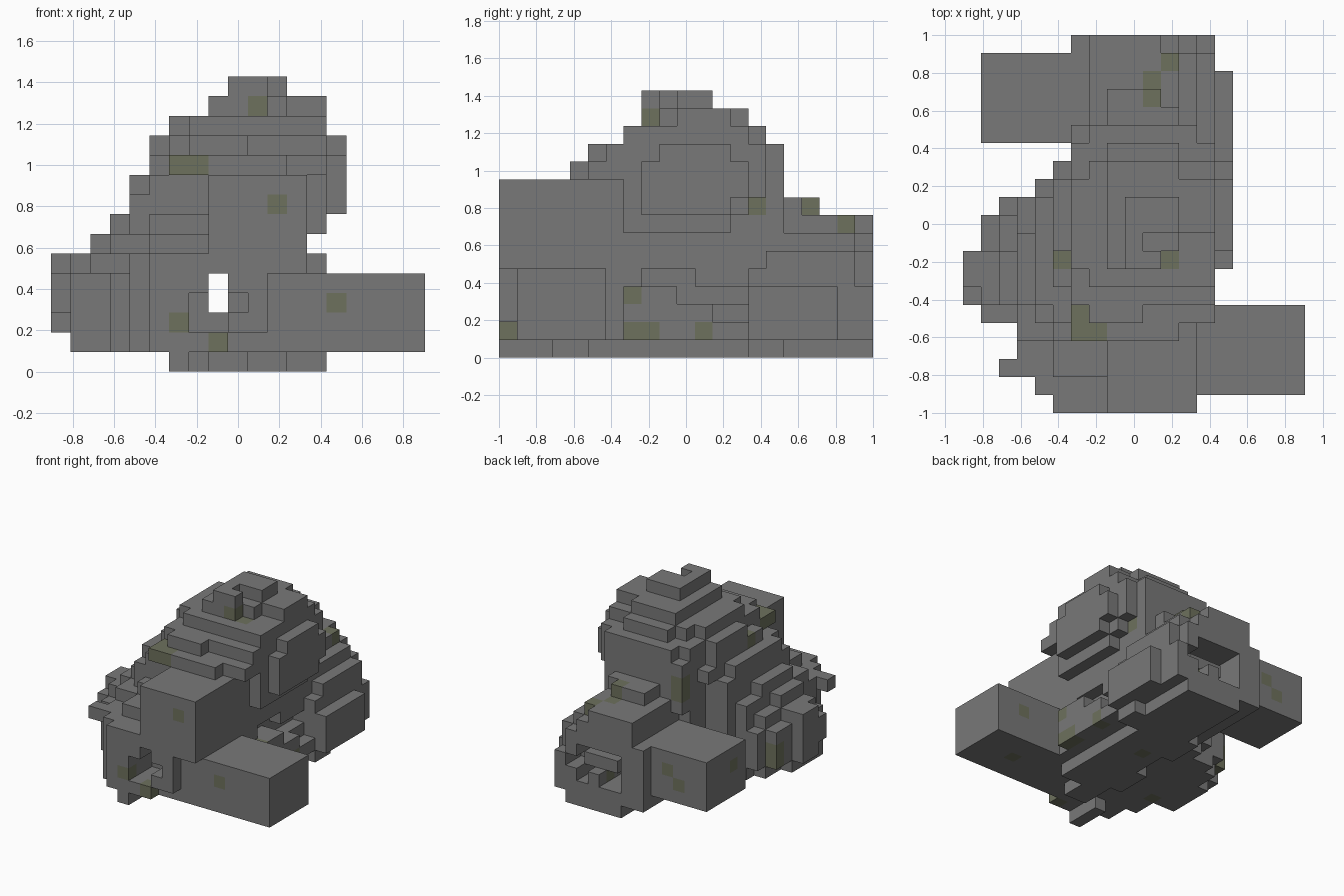
import bpy
import bmesh
from itertools import product as grid_cells  # cell iteration
from mathutils import Vector

cube = bpy.data.objects.get("Cube")
if cube:
    bpy.data.objects.remove(cube, do_unlink=True)

CELL = 2 / 21
ORIGIN = Vector((9.5, 10.5, 0))


def flat_material(name, color):
    mat = bpy.data.materials.new(name)
    mat.use_nodes = True
    mat.diffuse_color = color
    shader = next(n for n in mat.node_tree.nodes if n.type == "BSDF_PRINCIPLED")
    shader.inputs["Base Color"].default_value = color
    shader.inputs["Roughness"].default_value = 0.9
    return mat


stone = flat_material("grey_stone", (0.19, 0.19, 0.19, 1))
moss = flat_material("mossy_stone", (0.155, 0.165, 0.11, 1))


def fill(boxes):
    """Cells covered by boxes given as (x0, x1, y0, y1, z0, z1)."""
    cells = set()
    for x0, x1, y0, y1, z0, z1 in boxes:
        cells.update(grid_cells(range(x0, x1), range(y0, y1), range(z0, z1)))
    return cells


parts = {}

# Base slab with ragged edges and a small foot at the front
parts["base_slab"] = fill([
    (6, 7, 0, 3, 0, 1),
    (8, 10, 3, 5, 0, 1),
    (8, 12, 5, 14, 0, 1),
    (7, 8, 6, 9, 0, 1),
    (7, 8, 12, 15, 0, 1),
    (8, 13, 14, 21, 0, 1),
    (13, 14, 14, 16, 0, 1),
])

# Two square arms, one at the front left and one at the back right
parts["front_arm"] = fill([(11, 19, 1, 6, 1, 5)])
parts["back_arm"] = fill([(1, 8, 15, 20, 2, 6)])

# Front block with its lower shoulder
parts["front_block"] = fill([
    (8, 13, 0, 6, 5, 10),
    (5, 11, 0, 6, 2, 6),
    (5, 9, 0, 1, 1, 2),
    (4, 13, 1, 6, 1, 6),
    (3, 5, 3, 6, 1, 6),
    (2, 4, 2, 3, 5, 6),
    (5, 8, 2, 6, 6, 7),
    (3, 8, 4, 6, 6, 7),
    (5, 8, 4, 6, 7, 8),
])

# Central body under the dome, with a stepped ledge on its left side
parts["body"] = fill([
    (5, 13, 6, 13, 1, 7),
    (6, 13, 13, 15, 1, 7),
    (13, 14, 7, 10, 1, 4),
    (13, 14, 10, 12, 1, 3),
    (13, 14, 12, 14, 1, 2),
])

# Right flank, stepping down and outward
parts["right_flank"] = fill([
    (0, 1, 6, 9, 3, 5),
    (0, 1, 7, 9, 2, 3),
    (0, 1, 7, 9, 5, 6),
    (1, 2, 5, 9, 1, 5),
    (1, 2, 6, 9, 5, 6),
    (1, 2, 9, 11, 2, 5),
    (2, 3, 5, 11, 1, 5),
    (2, 3, 6, 11, 5, 6),
    (2, 3, 6, 9, 6, 7),
    (2, 3, 11, 12, 2, 5),
    (3, 5, 5, 12, 1, 7),
    (4, 5, 12, 13, 2, 7),
    (3, 4, 6, 10, 7, 8),
])

# Back block with side plates and stepped roof
parts["back_block"] = fill([
    (6, 13, 15, 21, 1, 6),
    (5, 6, 16, 19, 5, 6),
    (7, 13, 15, 20, 6, 7),
    (7, 12, 20, 21, 6, 7),
    (7, 12, 15, 20, 7, 8),
    (7, 11, 20, 21, 7, 8),
    (8, 11, 15, 18, 8, 9),
    (11, 12, 15, 17, 8, 9),
    (13, 14, 15, 20, 1, 6),
    (13, 14, 14, 15, 1, 5),
    (13, 14, 20, 21, 1, 4),
    (14, 15, 14, 19, 1, 4),
])

# Terraced dome
parts["dome"] = fill([
    (4, 13, 5, 13, 7, 9),
    (6, 13, 13, 15, 7, 9),
    (4, 5, 6, 12, 9, 10),
    (5, 13, 5, 14, 9, 10),
    (6, 13, 14, 16, 7, 11),
    (6, 12, 4, 5, 10, 11),
    (6, 14, 5, 15, 10, 11),
    (5, 6, 7, 13, 10, 11),
    (5, 6, 9, 13, 11, 12),
    (7, 13, 15, 16, 11, 12),
    (7, 10, 5, 6, 11, 12),
    (6, 14, 6, 15, 11, 12),
    (7, 14, 7, 14, 12, 13),
    (6, 7, 8, 13, 12, 13),
    (8, 12, 14, 15, 12, 13),
])

# Small crown on top of the dome
parts["crown"] = fill([
    (8, 11, 8, 9, 13, 14),
    (8, 12, 9, 14, 13, 14),
    (12, 14, 10, 13, 13, 14),
    (9, 11, 8, 9, 14, 15),
    (9, 10, 9, 10, 14, 15),
    (9, 12, 10, 12, 14, 15),
])

# Overhanging plates on the left of the dome
parts["dome_side_plate"] = fill([
    (13, 14, 7, 13, 7, 12),
    (13, 14, 13, 14, 8, 12),
    (13, 14, 14, 15, 9, 11),
    (14, 15, 8, 13, 8, 11),
    (14, 15, 9, 13, 11, 12),
    (14, 15, 13, 14, 9, 11),
])

# Openings: tunnel, front recess, back recess, hollows above the left ledge
openings = fill([
    (8, 9, 0, 21, 3, 5),
    (7, 9, 0, 3, 2, 4),
    (9, 10, 0, 2, 3, 4),
    (9, 11, 0, 1, 1, 2),
    (9, 12, 18, 21, 2, 5),
    (12, 13, 19, 21, 3, 4),
    (8, 9, 19, 21, 2, 3),
    (12, 13, 8, 11, 4, 5),
    (12, 13, 10, 14, 3, 4),
])
# Bars crossing the back recess
openings -= fill([(10, 11, 18, 21, 2, 3), (9, 12, 19, 20, 3, 4)])

# Mossy cells
mossy = {
    (10, 8, 13), (11, 8, 12), (6, 4, 10), (7, 4, 10), (6, 5, 10),
    (11, 0, 8), (6, 0, 2), (8, 0, 1), (14, 1, 3), (15, 3, 1), (16, 5, 3),
    (12, 14, 8), (11, 19, 7), (10, 17, 8), (10, 18, 7), (5, 8, 10),
    (13, 7, 3), (13, 8, 1), (13, 7, 1), (13, 11, 1), (4, 19, 4),
    (3, 19, 3), (1, 16, 4), (10, 19, 2), (6, 15, 8), (6, 15, 9),
    (1, 10, 2), (1, 10, 3), (9, 11, 0), (3, 5, 1),
}

solid = set().union(*parts.values()) - openings
taken = set()


def face_corners(cell, axis, side):
    """Four corners of one cell face, wound so its normal points outward."""
    u, v = (axis + 1) % 3, (axis + 2) % 3
    corners = []
    for a, b in ((0, 0), (1, 0), (1, 1), (0, 1)):
        p = list(cell)
        p[axis] += side
        p[u] += a
        p[v] += b
        corners.append(tuple(p))
    return corners if side else corners[::-1]


def build(name, cells):
    """Mesh the exposed faces of a group of cells."""
    bm = bmesh.new()
    verts = {}
    for cell in sorted(cells):
        for axis, side in grid_cells(range(3), (0, 1)):
            beside = list(cell)
            beside[axis] += 1 if side else -1
            if tuple(beside) in solid:
                continue
            loop = face_corners(cell, axis, side)
            for p in loop:
                if p not in verts:
                    verts[p] = bm.verts.new((Vector(p) - ORIGIN) * CELL)
            face = bm.faces.new([verts[p] for p in loop])
            face.material_index = int(cell in mossy)
    mesh = bpy.data.meshes.new(name)
    bm.to_mesh(mesh)
    bm.free()
    mesh.materials.append(stone)
    mesh.materials.append(moss)
    bpy.context.collection.objects.link(bpy.data.objects.new(name, mesh))


for part_name, part_cells in parts.items():
    own = (part_cells & solid) - taken
    taken |= own
    build(part_name, own)
